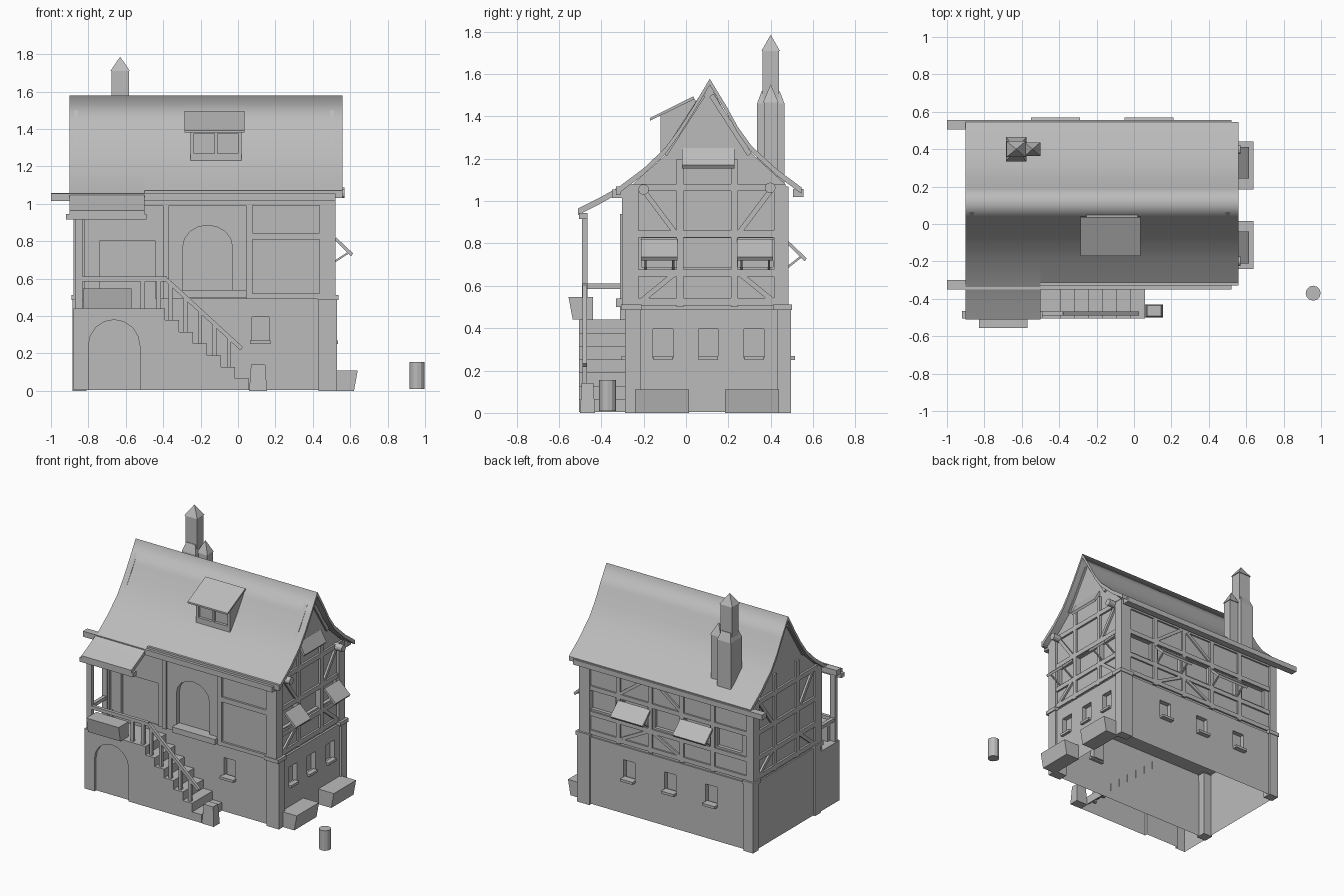
import bpy, bmesh, math
from mathutils import Vector, Matrix

cube = bpy.data.objects.get("Cube")
if cube:
    bpy.data.objects.remove(cube)

grey = bpy.data.materials.new("plain grey")
grey.use_nodes = True
grey.diffuse_color = (0.5, 0.5, 0.5, 1)
grey.node_tree.nodes["Principled BSDF"].inputs["Base Color"].default_value = (0.5, 0.5, 0.5, 1)


def finish(name, bm):
    bmesh.ops.recalc_face_normals(bm, faces=bm.faces)
    me = bpy.data.meshes.new(name)
    bm.to_mesh(me)
    bm.free()
    me.materials.append(grey)
    ob = bpy.data.objects.new(name, me)
    bpy.context.scene.collection.objects.link(ob)
    return ob


def box(name, x, y, z, top=1.0):
    bm = bmesh.new()
    vs = bmesh.ops.create_cube(bm, size=1)["verts"]
    for v in vs:
        s = top if v.co.z > 0 else 1
        v.co = [(r[0] + r[1]) / 2 + c * (r[1] - r[0]) * k
                for r, c, k in zip((x, y, z), v.co, (s, s, 1))]
    return finish(name, bm)


def prism(name, axis, pts, a, b):
    """Extrude a side (y,z) profile along x, or a front (x,z) profile along y."""
    place = (lambda p, t: (t, *p)) if axis == "x" else (lambda p, t: (p[0], t, p[1]))
    bm = bmesh.new()
    n = len(pts)
    near, far = ([bm.verts.new(place(p, t)) for p in pts] for t in (a, b))
    bm.faces.new(near)
    bm.faces.new(far)
    for i in range(n):
        j = (i + 1) % n
        bm.faces.new((near[i], near[j], far[j], far[i]))
    return finish(name, bm)


def beam(name, p, q, w=0.03, sides=4):
    p, q = Vector(p), Vector(q)
    d = q - p
    r = w / 2 * (math.sqrt(2) if sides == 4 else 1)
    turn = Matrix.Rotation(math.pi / 4 if sides == 4 else 0, 4, "Z")
    m = Matrix.Translation((p + q) / 2) @ d.to_track_quat("Z", "Y").to_matrix().to_4x4() @ turn
    bm = bmesh.new()
    bmesh.ops.create_cone(bm, cap_ends=True, segments=sides, radius1=r, radius2=r,
                          depth=d.length, matrix=m)
    return finish(name, bm)


def cut(ob, cutters):
    for c in cutters:
        c.hide_render = True
        mod = ob.modifiers.new("opening", "BOOLEAN")
        mod.operation, mod.solver, mod.object = "DIFFERENCE", "EXACT", c
    bpy.context.view_layer.objects.active = ob
    for mod in list(ob.modifiers):
        bpy.ops.object.modifier_apply(modifier=mod.name)
    for c in cutters:
        bpy.data.objects.remove(c)


def open_bottom(ob):
    bm = bmesh.new()
    bm.from_mesh(ob.data)
    low = [f for f in bm.faces if all(v.co.z < 0.02 for v in f.verts)]
    bmesh.ops.delete(bm, geom=low, context="FACES")
    bm.to_mesh(ob.data)
    bm.free()


def arch(x0, x1, z0, spring, top):
    r, c = (x1 - x0) / 2, (x0 + x1) / 2
    curve = [(c + r * math.cos(t), spring + (top - spring) * math.sin(t))
             for t in (math.pi * i / 8 for i in range(9))]
    return [(x1, z0)] + curve + [(x0, z0)]


# Ground floor with recessed windows and sills
ground = box("ground_floor", (-0.875, 0.515), (-0.27, 0.48), (0.005, 0.49))
cutters = []
side_ys, back_xs, win = (-0.108, 0.105, 0.322), (0.12, -0.21, -0.54), (0.26, 0.395)
for y in side_ys:
    cutters.append(box("cutter", (0.48, 0.6), (y - 0.047, y + 0.047), win))
    box("window_sill", (0.5, 0.535), (y - 0.045, y + 0.045), (0.25, 0.268))
for x in back_xs:
    cutters.append(box("cutter", (x - 0.047, x + 0.047), (0.445, 0.6), win))
    box("window_sill", (x - 0.05, x + 0.05), (0.46, 0.515), (0.25, 0.268))
cutters.append(box("cutter", (0.075, 0.165), (-0.4, -0.235), win))
box("window_sill", (0.065, 0.175), (-0.305, -0.25), (0.25, 0.268))
cut(ground, cutters)
open_bottom(ground)

# Upper floor: wall block with gable ends
gable = [(-0.285, 0.49), (0.47, 0.49), (0.47, 1.08), (0.31, 1.225), (0.19, 1.41),
         (0.112, 1.55), (0.03, 1.40), (-0.10, 1.215), (-0.285, 1.05)]
upper = prism("upper_floor", "x", gable, -0.865, 0.5)
cutters = [prism("cutter", "y", arch(-0.295, -0.03, 0.54, 0.77, 0.885), -0.4, -0.25),
           box("cutter", (-0.74, -0.44), (-0.4, -0.265), (0.46, 0.8))]
for y0, y1 in ((-0.21, -0.045), (-0.012, 0.212), (0.245, 0.41)):
    cutters.append(box("cutter", (0.475, 0.6), (y0, y1), (0.69, 0.825)))
for x in (0.34, 0.08, -0.18, -0.42, -0.68):
    cutters.append(box("cutter", (x - 0.1, x + 0.1), (0.445, 0.6), (0.69, 0.825)))
cut(upper, cutters)

# Corner posts and ledges
for x0, x1 in ((-0.885, -0.81), (0.43, 0.53)):
    for y0, y1 in ((-0.287, -0.215), (0.43, 0.495)):
        box("ground_corner_post", (x0, x1), (y0, y1), (0, 0.49))
        box("corner_ledge", (x0 - 0.005, x1 + 0.008), (y0 - 0.02, y1 + 0.005), (0.485, 0.512))
        box("upper_corner_post", (x0 + 0.005, x1 - 0.01), (y0 - 0.015, y1 - 0.01), (0.51, 1.07))

# Timber framing on the gable ends
for wall_x, mids in ((0.502, (-0.028, 0.228)), (-0.867, (-0.03, 0.23))):
    xs = (wall_x - 0.012, wall_x + 0.012)
    for z in (0.525, 0.66, 0.845, 1.065):
        box("gable_rail", xs, (-0.285, 0.47), (z - 0.017, z + 0.017))
    for y in mids:
        box("gable_stud", xs, (y - 0.016, y + 0.016), (0.5, 1.2))
    for s in (-1, 1):
        mid = 0.1
        beam("low_brace", (wall_x, mid + s * 0.31, 0.53), (wall_x, mid + s * 0.15, 0.66), 0.024)
        beam("high_brace", (wall_x, mid + s * 0.3, 1.05), (wall_x, mid + s * 0.15, 0.85), 0.024)
        beam("gable_rafter", (wall_x, mid + s * 0.2, 1.22), (wall_x, mid + s * 0.02, 1.5), 0.024)
for y, z in ((-0.2, 1.055), (0.398, 1.063)):
    beam("log_end", (0.45, y, z), (0.57, y, z), 0.05, 12)
prism("gable_hood", "y", [(0.49, 1.24), (0.505, 1.25), (0.55, 1.17), (0.54, 1.155)], -0.02, 0.23)

# Timber framing on the back
for z in (0.525, 0.66, 0.845, 1.04):
    box("back_rail", (-0.86, 0.5), (0.46, 0.482), (z - 0.016, z + 0.016))
for x in (0.21, -0.05, -0.3, -0.55):
    box("back_stud", (x - 0.016, x + 0.016), (0.46, 0.482), (0.5, 1.05))
for x, s in ((-0.05, 1), (-0.05, -1)):
    beam("back_brace", (x + s * 0.02, 0.47, 0.65), (x + s * 0.25, 0.47, 0.53), 0.022)
    beam("back_brace", (x + s * 0.02, 0.47, 1.03), (x + s * 0.25, 0.47, 0.86), 0.022)

# Timber framing and door surround on the front
fy = (-0.3, -0.27)
box("front_stud", (0.042, 0.078), fy, (0.49, 1.04))
box("front_stud", (-0.40, -0.37), fy, (0.49, 1.04))
box("front_rail", (0.06, 0.45), fy, (0.81, 0.845))
box("front_base_rail", (0.06, 0.45), fy, (0.492, 0.52))
box("front_top_rail", (-0.86, 0.5), fy, (0.99, 1.03))
box("doorstep", (-0.3, 0.045), (-0.33, -0.26), (0.5, 0.54))

# Open awning shutters with struts
side_plank = [(0.515, 0.81), (0.525, 0.82), (0.615, 0.735), (0.605, 0.72)]
for y0, y1 in ((-0.212, -0.04), (0.242, 0.412)):
    prism("side_shutter", "y", side_plank, y0, y1)
    for y in (y0 + 0.02, y1 - 0.02):
        beam("shutter_strut", (0.5, y, 0.68), (0.585, y, 0.735), 0.01)
back_plank = [(y - 0.045, z - 0.005) for y, z in side_plank]
for x in (0.08, -0.42):
    prism("back_shutter", "x", back_plank, x - 0.13, x + 0.13)
    for s in (-0.11, 0.11):
        beam("shutter_strut", (x + s, 0.47, 0.68), (x + s, 0.54, 0.735), 0.01)

# Sweeping roof, with a longer slope over the porch
back_slope = [(0.545, 1.065), (0.43, 1.15), (0.31, 1.26), (0.245, 1.35), (0.19, 1.45), (0.112, 1.578)]
front_slope = [(0.03, 1.44), (-0.03, 1.345), (-0.10, 1.25), (-0.2, 1.155), (-0.32, 1.065)]
porch_slope = [(-0.41, 1.015), (-0.51, 0.965)]
for name, line, x0, x1 in (("porch_side_roof", back_slope + front_slope + porch_slope, -0.9, -0.5),
                           ("main_roof", back_slope + front_slope, -0.5, 0.56)):
    ob = prism(name, "x", line + [(y, z - 0.03) for y, z in reversed(line)], x0, x1)
    bm = bmesh.new()
    bm.from_mesh(ob.data)
    for f in bm.faces:
        f.smooth = len(f.verts) == 4
    for e in bm.edges:
        ridge = all(v.co.z > 1.57 for v in e.verts) and all(len(f.verts) == 4 for f in e.link_faces)
        e.smooth = ridge or e.calc_face_angle(3) < 0.6
    bm.to_mesh(ob.data)
    bm.free()
box("front_eave_beam", (-1.0, 0.52), (-0.35, -0.3), (1.015, 1.055))
box("back_eave_beam", (-1.0, 0.52), (0.505, 0.555), (1.02, 1.058))
box("eave_board", (-0.5, 0.56), (-0.33, -0.31), (1.03, 1.07))

# Dormer
dormer = prism("dormer", "x", [(-0.12, 1.22), (-0.12, 1.405), (0.04, 1.485), (0.08, 1.4)], -0.255, 0.02)
cut(dormer, [box("cutter", (x, x + 0.11), (-0.2, -0.1), (1.27, 1.375)) for x in (-0.235, -0.11)])
prism("dormer_roof", "x", [(-0.17, 1.38), (-0.17, 1.392), (0.035, 1.495), (0.04, 1.482)], -0.285, 0.035)

# Chimneys
box("chimney_base", (-0.685, -0.575), (0.335, 0.465), (1.05, 1.46))
box("chimney_shoulder", (-0.685, -0.575), (0.335, 0.465), (1.46, 1.52), 0.65)
box("chimney_stack", (-0.677, -0.583), (0.362, 0.438), (1.48, 1.71))
box("chimney_cap", (-0.682, -0.578), (0.357, 0.443), (1.71, 1.785), 0.02)
box("small_chimney", (-0.58, -0.505), (0.368, 0.432), (1.05, 1.465))
box("small_chimney_cap", (-0.585, -0.5), (0.363, 0.437), (1.465, 1.55), 0.02)

# Porch base and stairs as one stepped block, with an arched cellar door
steps = [(-0.88, 0.005), (-0.88, 0.44)]
x, z = -0.39, 0.44
for i in range(7):
    steps += [(x, z), (x, max(z - 0.0625, 0.005))]
    x, z = x + 0.075, z - 0.0625
porch = prism("porch_and_stairs", "y", steps, -0.505, -0.265)
cut(porch, [prism("cutter", "y", arch(-0.8, -0.525, -0.1, 0.24, 0.38), -0.6, -0.485)])
open_bottom(porch)
box("stair_end_block", (0.06, 0.155), (-0.5, -0.43), (0, 0.14), 0.8)

# Porch posts, railings and balusters
ry = -0.478
for y in (ry, -0.3):
    box("porch_post", (-0.872, -0.832), (y - 0.012, y + 0.012), (0.44, 0.94))
box("porch_roof_beam", (-0.92, -0.49), (-0.505, -0.465), (0.915, 0.945))
box("porch_rail", (-0.87, -0.38), (ry - 0.012, ry + 0.012), (0.585, 0.61))
box("porch_side_rail", (-0.865, -0.84), (ry, -0.28), (0.585, 0.61))
beam("stair_rail", (-0.385, ry, 0.597), (0.02, ry, 0.225), 0.022)
for x in (-0.51, -0.425):
    box("porch_baluster", (x - 0.012, x + 0.012), (ry - 0.01, ry + 0.01), (0.44, 0.59))
for i in range(5):
    x = -0.36 + i * 0.078
    z = 0.575 - i * 0.0715
    box("stair_baluster", (x - 0.011, x + 0.011), (ry - 0.01, ry + 0.01), (z - 0.21, z))

# Planter boxes and barrel
prism("porch_planter", "x", [(-0.44, 0.44), (-0.535, 0.44), (-0.555, 0.548), (-0.44, 0.548)], -0.83, -0.57)
for y0, y1 in ((-0.24, 0.015), (0.185, 0.44)):
    prism("ground_planter", "y", [(0.51, 0.0), (0.62, 0.0), (0.64, 0.11), (0.51, 0.11)], y0, y1)
beam("barrel", (0.958, -0.37, 0.01), (0.958, -0.37, 0.155), 0.08, 12)
